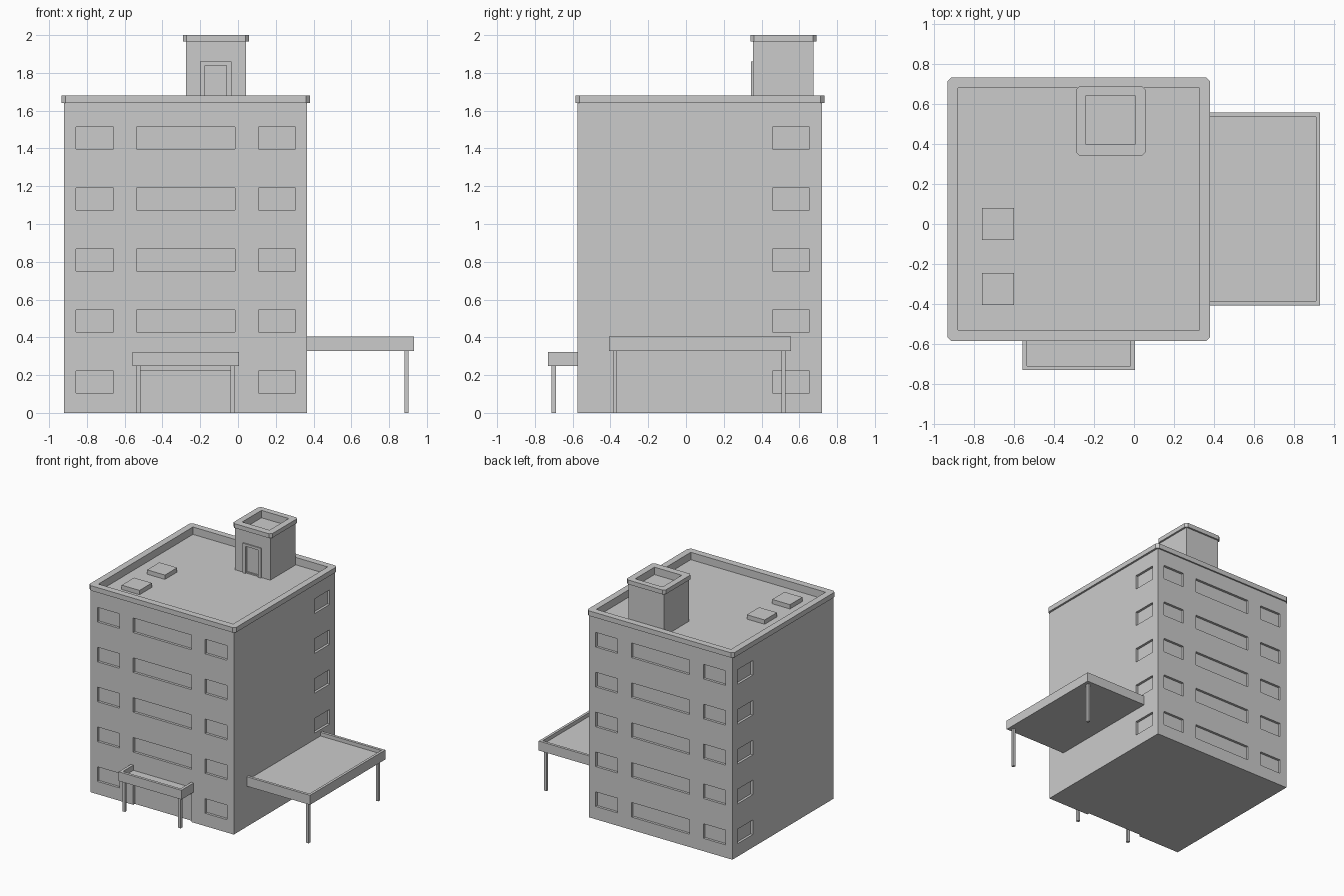
import bpy, bmesh

if "Cube" in bpy.data.objects:
    bpy.data.objects.remove(bpy.data.objects["Cube"])


def box_into(bm, x0, x1, y0, y1, z0, z1):
    """Add an axis-aligned box to a bmesh and return its vertices."""
    verts = bmesh.ops.create_cube(bm, size=1)["verts"]
    for v in verts:
        v.co.x = x1 if v.co.x > 0 else x0
        v.co.y = y1 if v.co.y > 0 else y0
        v.co.z = z1 if v.co.z > 0 else z0
    return verts


def make(name, boxes, chamfer=0):
    """Object made of boxes, optionally with chamfered vertical edges."""
    bm = bmesh.new()
    for b in boxes:
        box_into(bm, *b)
    if chamfer:
        upright = [e for e in bm.edges
                   if abs(e.verts[0].co.z - e.verts[1].co.z) > 1e-4]
        bmesh.ops.bevel(bm, geom=upright, offset=chamfer, segments=1,
                        affect='EDGES')
    bmesh.ops.recalc_face_normals(bm, faces=bm.faces)
    mesh = bpy.data.meshes.new(name)
    bm.to_mesh(mesh)
    bm.free()
    obj = bpy.data.objects.new(name, mesh)
    bpy.context.collection.objects.link(obj)
    return obj


def cut(obj, boxes):
    """Subtract boxes from an object and bake the result."""
    cutter = make("cutter", boxes)
    cutter.hide_render = True
    mod = obj.modifiers.new("cut", 'BOOLEAN')
    mod.operation = 'DIFFERENCE'
    mod.solver = 'EXACT'
    mod.object = cutter
    bpy.context.view_layer.update()
    deps = bpy.context.evaluated_depsgraph_get()
    obj_mesh = bpy.data.meshes.new_from_object(obj.evaluated_get(deps))
    obj.modifiers.clear()
    obj.data = obj_mesh
    bpy.data.objects.remove(cutter)


# Main dimensions
X0, X1, Y0, Y1 = -0.92, 0.365, -0.575, 0.72
D = 0.02  # window recess depth
roof_hole = (-0.88, 0.328, -0.53, 0.68, 1.62, 1.8)

# Window and entrance recesses
holes = [roof_hole]
columns = [(-0.857, -0.66), (-0.537, -0.016), (0.108, 0.305)]
for floor in range(5):
    z0 = 0.104 + floor * 0.323
    z1 = z0 + 0.118
    for i, (a, b) in enumerate(columns):
        entrance = floor == 0 and i == 1
        holes.append((a, b, Y0 - 0.1, Y0 + D, -0.1 if entrance else z0, z1))
        holes.append((a, b, Y1 - D, Y1 + 0.1, z0, z1))
    holes.append((X0 - 0.1, X0 + D, 0.458, 0.653, z0, z1))
    holes.append((X1 - D, X1 + 0.1, 0.458, 0.653, z0, z1))

# Main block and roof parapet
body = make("building_body", [(X0, X1, Y0, Y1, 0, 1.64)])
cut(body, holes)
parapet = make("roof_parapet",
               [(-0.934, 0.381, -0.585, 0.732, 1.64, 1.68)], 0.02)
cut(parapet, [roof_hole])

# Stair house on the roof
stair_hole = (-0.24, 0.005, 0.397, 0.643, 1.94, 2.1)
stair = make("stair_house", [(-0.275, 0.042, 0.354, 0.676, 1.62, 1.965)])
cut(stair, [stair_hole, (-0.175, -0.06, 0.3, 0.364, 1.63, 1.84)])
stair_parapet = make("stair_house_parapet",
                     [(-0.29, 0.057, 0.341, 0.69, 1.965, 2.0)], 0.018)
cut(stair_parapet, [stair_hole])
make("stair_door_frame", [
    (-0.2, -0.175, 0.344, 0.356, 1.62, 1.84),
    (-0.06, -0.035, 0.344, 0.356, 1.62, 1.84),
    (-0.2, -0.035, 0.344, 0.356, 1.84, 1.86)])

# Roof hatches
for i, y in enumerate((-0.325, 0.0)):
    make(f"roof_hatch_{i + 1}",
         [(-0.76, -0.6, y - 0.079, y + 0.079, 1.62, 1.655)])

# Entrance canopy with rim on three sides
canopy = make("entrance_canopy", [(-0.558, 0.005, -0.731, Y0, 0.247, 0.322)])
cut(canopy, [(-0.535, -0.018, -0.709, Y0 + 0.1, 0.28, 0.5)])

# Side canopy with rim on three sides
side = make("side_canopy", [(X1, 0.931, -0.408, 0.557, 0.328, 0.405)])
cut(side, [(X1 - 0.1, 0.91, -0.386, 0.535, 0.375, 0.6)])

# Canopy posts
for i, x in enumerate((-0.526, -0.028)):
    make(f"entrance_post_{i + 1}",
         [(x - 0.011, x + 0.011, -0.711, -0.689, 0, 0.25)])
for i, y in enumerate((-0.375, 0.517)):
    make(f"side_post_{i + 1}",
         [(0.881, 0.903, y - 0.011, y + 0.011, 0, 0.335)])
